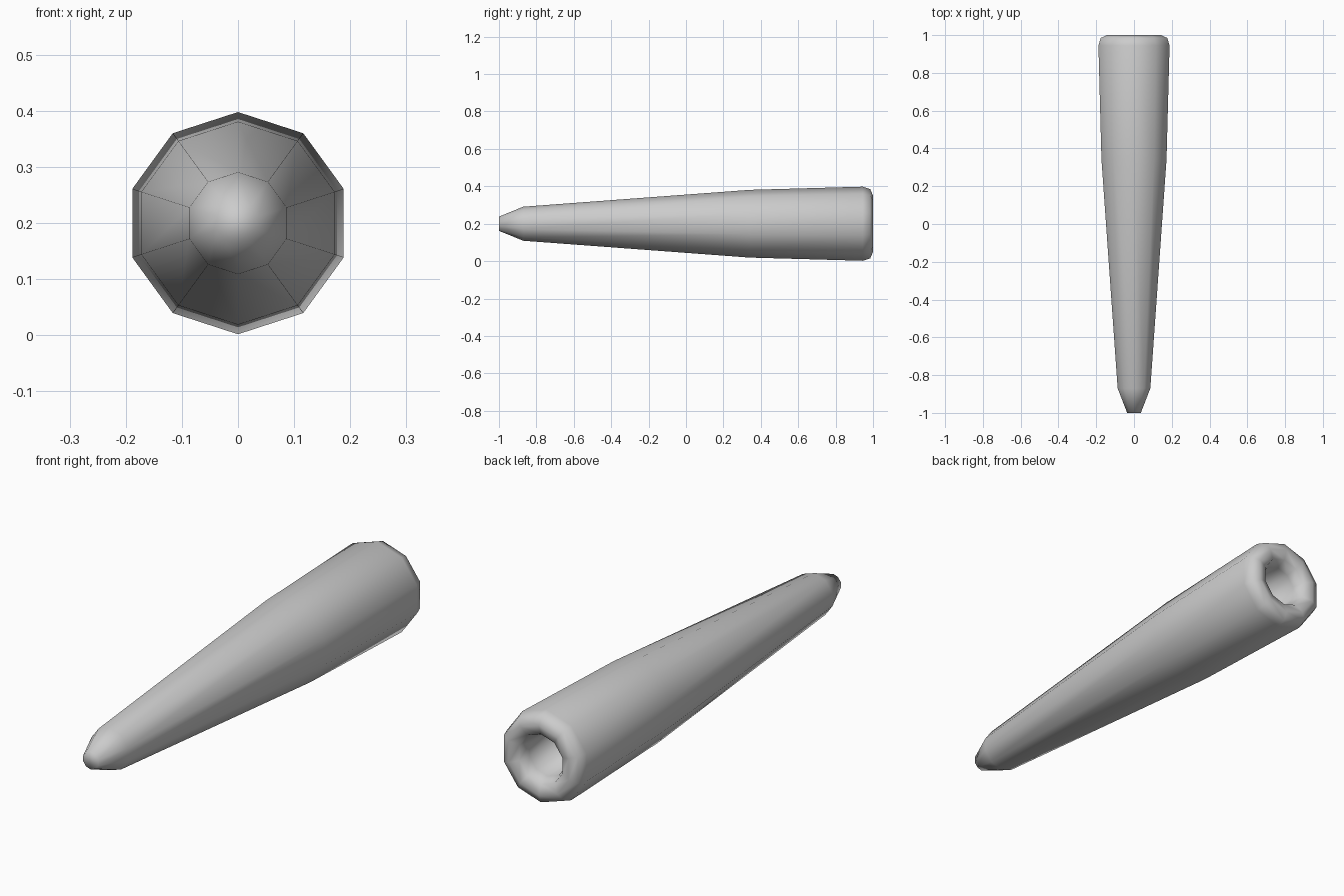
import bpy, bmesh, math

if "Cube" in bpy.data.objects:
    bpy.data.objects.remove(bpy.data.objects["Cube"])

SIDES = 10
CENTRE_Z = 0.2
# (y, radius) from the narrow tip, along the outside, over the rim and into the bore
PROFILE = [(-1.0, 0.038), (-0.87, 0.091), (0.34, 0.181), (0.945, 0.198),
           (0.985, 0.185), (1.0, 0.15), (0.985, 0.108), (0.94, 0.09), (0.75, 0.085)]


def lathe_along_y(name, profile):
    bm = bmesh.new()
    rings = []
    for y, r in profile:
        ring = []
        for i in range(SIDES):
            a = math.pi / 2 + 2 * math.pi * i / SIDES
            ring.append(bm.verts.new((r * math.cos(a), y, CENTRE_Z + r * math.sin(a))))
        rings.append(ring)
    for a, b in zip(rings, rings[1:]):
        for i in range(SIDES):
            j = (i + 1) % SIDES
            bm.faces.new((a[i], a[j], b[j], b[i]))
    # Close the tip and the bottom of the bore
    bm.faces.new(rings[0])
    bm.faces.new(rings[-1])
    bmesh.ops.recalc_face_normals(bm, faces=bm.faces)
    for f in bm.faces:
        f.smooth = True
    mesh = bpy.data.meshes.new(name)
    bm.to_mesh(mesh)
    bm.free()
    obj = bpy.data.objects.new(name, mesh)
    bpy.context.collection.objects.link(obj)
    return obj


# Tapered ten-sided body with a rounded, hollow rear end
lathe_along_y("tapered_body", PROFILE)
